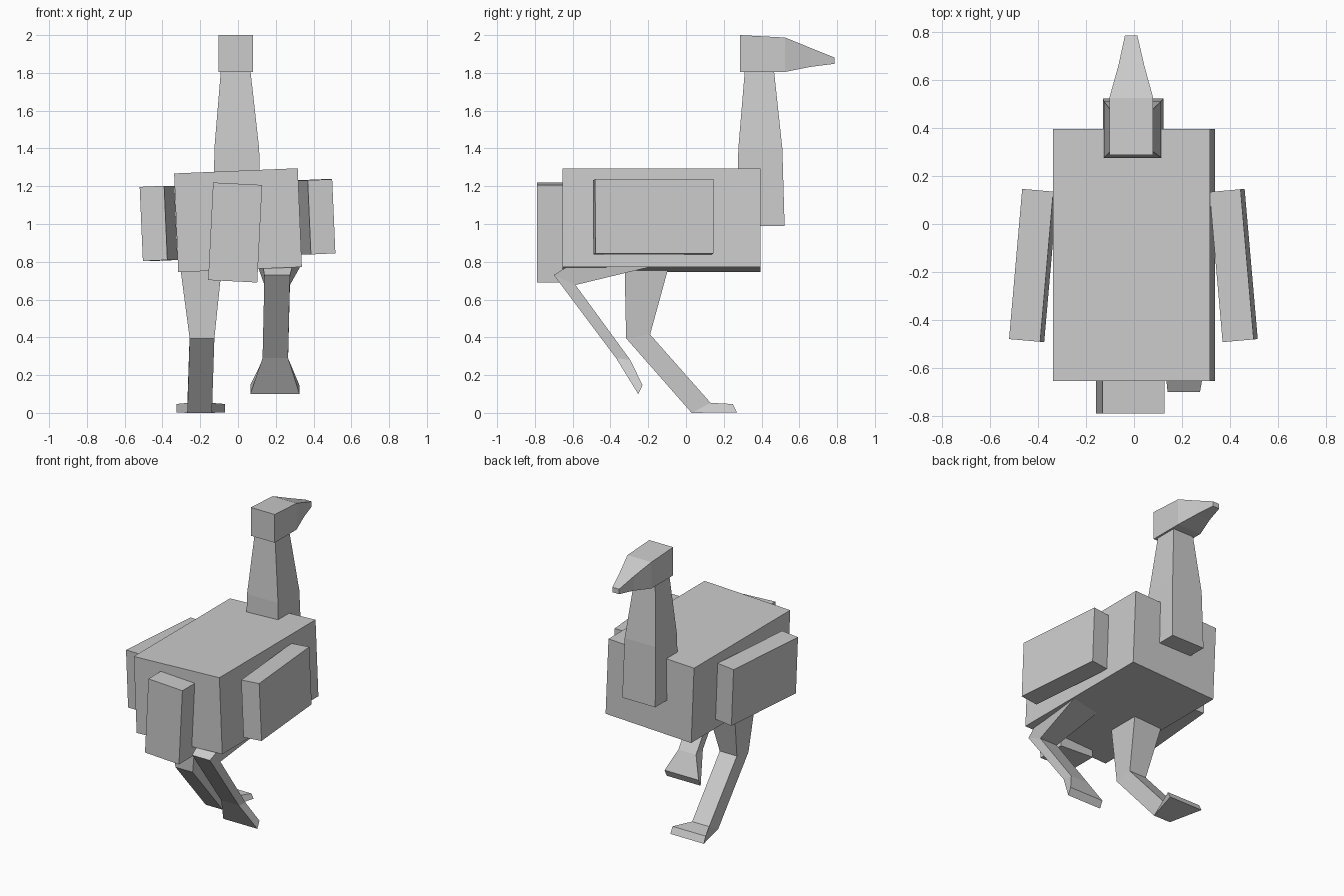
import bpy
import bmesh
from math import radians

cube = bpy.data.objects.get("Cube")
if cube:
    bpy.data.objects.remove(cube, do_unlink=True)

grey = bpy.data.materials.new("plain_grey")
grey.use_nodes = True
colour = (0.6, 0.6, 0.6, 1)
grey.diffuse_color = colour
grey.node_tree.nodes["Principled BSDF"].inputs["Base Color"].default_value = colour


def finish(name, bm):
    bmesh.ops.recalc_face_normals(bm, faces=bm.faces)
    mesh = bpy.data.meshes.new(name)
    bm.to_mesh(mesh)
    bm.free()
    mesh.materials.append(grey)
    obj = bpy.data.objects.new(name, mesh)
    bpy.context.collection.objects.link(obj)
    return obj


def box(name, centre, size, roll=0, yaw=0):
    bm = bmesh.new()
    bmesh.ops.create_cube(bm, size=1)
    bmesh.ops.scale(bm, vec=size, verts=bm.verts)
    obj = finish(name, bm)
    obj.location = centre
    obj.rotation_euler = (0, radians(roll), radians(yaw))
    return obj


def loft(name, sections):
    """Each section: left x, right x, then two (y, z) edge points."""
    bm = bmesh.new()
    rings = []
    for x0, x1, a, b in sections:
        corners = [(x0, *a), (x1, *a), (x1, *b), (x0, *b)]
        rings.append([bm.verts.new(c) for c in corners])
    for lower, upper in zip(rings, rings[1:]):
        for i in range(4):
            j = (i + 1) % 4
            bm.faces.new((lower[i], lower[j], upper[j], upper[i]))
    bm.faces.new(rings[0])
    bm.faces.new(rings[-1])
    return finish(name, bm)


# Body, tail and wings: slightly tilted blocks
box("body", (0, -0.13, 1.02), (0.655, 1.05, 0.523), roll=-2.4)
box("tail", (-0.015, -0.69, 0.955), (0.26, 0.2, 0.517), roll=2.9)
box("right_wing", (-0.42, -0.173, 1.003), (0.13, 0.628, 0.393), roll=-2.5, yaw=-5)
box("left_wing", (0.415, -0.173, 1.038), (0.13, 0.628, 0.393), roll=-2.5, yaw=5)

# Neck, narrowing upward
loft("neck", [
    (-0.13, 0.122, (0.27, 0.99), (0.522, 0.99)),
    (-0.125, 0.112, (0.277, 1.4), (0.51, 1.4)),
    (-0.09, 0.065, (0.312, 1.82), (0.465, 1.82)),
])

# Head with tapering beak
loft("head", [
    (-0.103, 0.08, (0.287, 1.805), (0.287, 2.0)),
    (-0.103, 0.08, (0.525, 1.805), (0.525, 1.987)),
    (-0.065, 0.043, (0.66, 1.832), (0.66, 1.932)),
    (-0.038, 0.014, (0.785, 1.848), (0.785, 1.882)),
])

# Standing leg
loft("right_leg", [
    (-0.307, -0.085, (-0.325, 0.78), (-0.09, 0.78)),
    (-0.256, -0.125, (-0.317, 0.395), (-0.19, 0.415)),
    (-0.268, -0.138, (0.03, 0.0), (0.13, 0.053)),
    (-0.325, -0.07, (0.27, 0.003), (0.248, 0.047)),
])

# Leg folded backward
loft("left_leg", [
    (0.105, 0.33, (-0.38, 0.93), (-0.18, 0.775)),
    (0.14, 0.275, (-0.7, 0.73), (-0.585, 0.677)),
    (0.13, 0.265, (-0.37, 0.29), (-0.295, 0.28)),
    (0.065, 0.325, (-0.253, 0.1), (-0.23, 0.147)),
])
